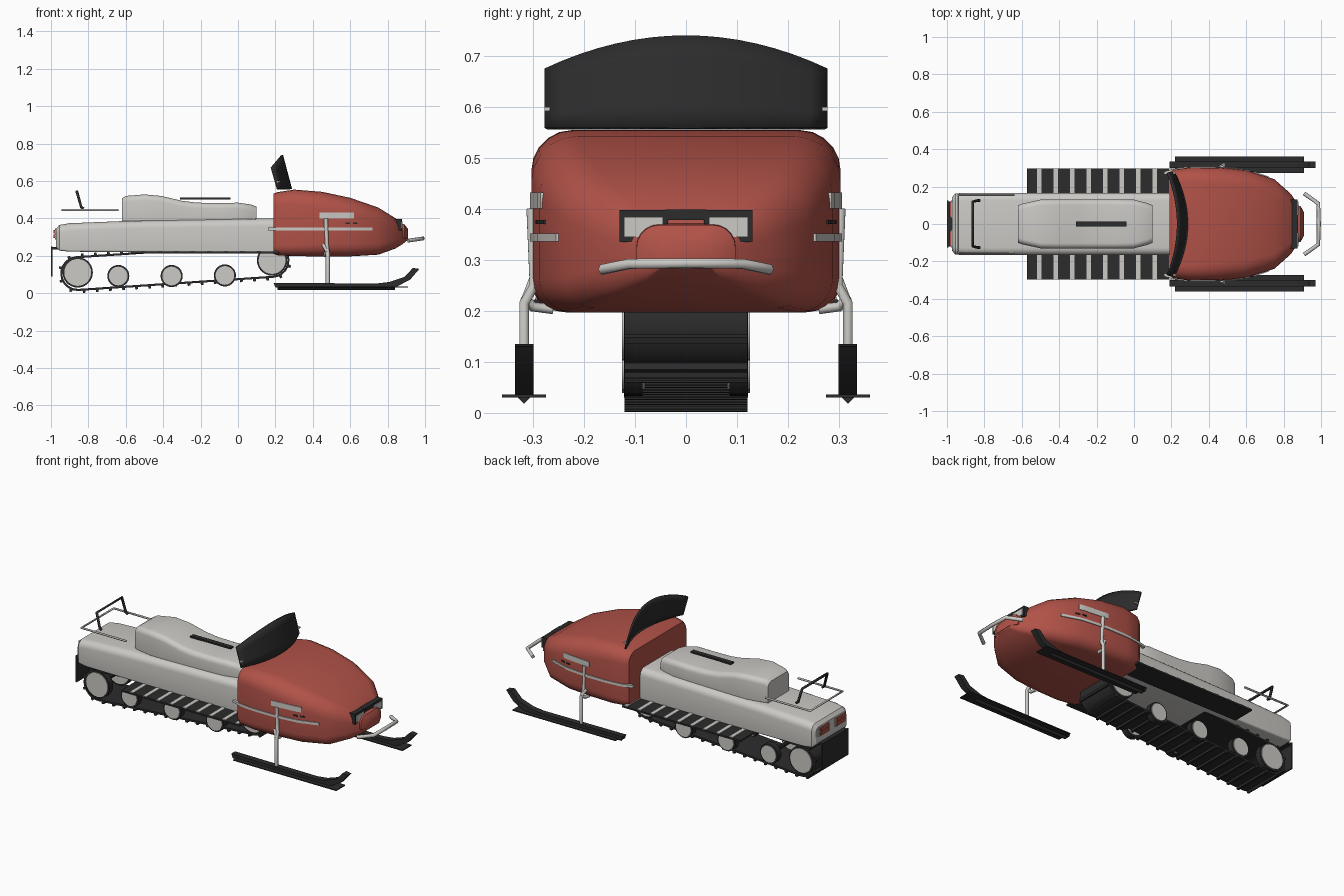
import bpy, bmesh, math
from mathutils import Vector

if "Cube" in bpy.data.objects:
    bpy.data.objects.remove(bpy.data.objects["Cube"])


def material(name, rgb):
    m = bpy.data.materials.new(name)
    m.use_nodes = True
    m.diffuse_color = (*rgb, 1)
    m.node_tree.nodes["Principled BSDF"].inputs["Base Color"].default_value = (*rgb, 1)
    return m


RED = material("hood red", (0.44, 0.085, 0.065))
LIGHT = material("light grey", (0.60, 0.59, 0.56))
DARK = material("near black", (0.025, 0.025, 0.025))


def finish(name, bm, mat, angle=35):
    bmesh.ops.recalc_face_normals(bm, faces=bm.faces)
    mesh = bpy.data.meshes.new(name)
    bm.to_mesh(mesh)
    bm.free()
    mesh.materials.append(mat)
    mesh.polygons.foreach_set("use_smooth", [True] * len(mesh.polygons))
    mesh.set_sharp_from_angle(angle=math.radians(angle))
    ob = bpy.data.objects.new(name, mesh)
    bpy.context.collection.objects.link(ob)
    return ob


def skin(name, rings, mat, closed=False, angle=35):
    """Bridge a list of equal point rings, capping the ends unless closed."""
    bm = bmesh.new()
    rows = [[bm.verts.new(p) for p in ring] for ring in rings]
    n = len(rows[0])
    pairs = list(zip(rows, rows[1:])) + ([(rows[-1], rows[0])] if closed else [])
    for a, b in pairs:
        for i in range(n):
            j = (i + 1) % n
            bm.faces.new((a[i], a[j], b[j], b[i]))
    if not closed:
        bm.faces.new(rows[0])
        bm.faces.new(rows[-1])
    return finish(name, bm, mat, angle)


def prism(name, pts, axis, a, b, mat):
    """Extrude a flat outline along an axis."""
    place = {"y": lambda p, d: (p[0], d, p[1]), "z": lambda p, d: (p[0], p[1], d)}[axis]
    return skin(name, [[place(p, d) for p in pts] for d in (a, b)], mat)


def box(name, x0, x1, y0, y1, z0, z1, mat):
    return prism(name, [(x0, y0), (x1, y0), (x1, y1), (x0, y1)], "z", z0, z1, mat)


def section(x, w, z0, z1, rt, rb, n=5):
    """Rounded rectangle across the machine."""
    pts = []
    corners = [(w - rt, z1 - rt, rt, 0), (rt - w, z1 - rt, rt, 1),
               (rb - w, z0 + rb, rb, 2), (w - rb, z0 + rb, rb, 3)]
    for cy, cz, r, q in corners:
        for k in range(n + 1):
            t = (q + k / n) * math.pi / 2
            pts.append((x, cy + r * math.cos(t), cz + r * math.sin(t)))
    return pts


def tube(name, pts, r, mat, res=1):
    cu = bpy.data.curves.new(name, "CURVE")
    cu.dimensions = "3D"
    cu.bevel_depth, cu.bevel_resolution, cu.use_fill_caps = r, res, True
    sp = cu.splines.new("POLY")
    sp.points.add(len(pts) - 1)
    for p, co in zip(sp.points, pts):
        p.co = (*co, 1)
    cu.materials.append(mat)
    ob = bpy.data.objects.new(name, cu)
    bpy.context.collection.objects.link(ob)
    return ob


def disc(name, x, z, r, y0, y1, mat, n=28):
    ring = [(x + r * math.cos(k * math.tau / n), z + r * math.sin(k * math.tau / n)) for k in range(n)]
    return prism(name, ring, "y", y0, y1, mat)


# Hood and nose
HOOD = [(.19, .275, .21, .532, .06), (.21, .29, .203, .54, .07), (.30, .303, .198, .554, .08),
        (.45, .303, .197, .542, .09), (.60, .288, .197, .51, .09), (.75, .24, .206, .458, .08),
        (.84, .16, .238, .402, .06), (.88, .10, .262, .362, .04), (.908, .06, .285, .335, .02)]
skin("hood", [section(x, w, a, b, r, r * .75) for x, w, a, b, r in HOOD], RED, angle=45)
skin("nose", [section(.82, .10, .29, .378, .045, .01), section(.89, .097, .292, .368, .045, .01),
              section(.91, .06, .295, .342, .03, .01)], RED)


def hood_half(x):
    for a, b in zip(HOOD, HOOD[1:]):
        if x <= b[0]:
            t = max(0, (x - a[0]) / (b[0] - a[0]))
            return a[1] + t * (b[1] - a[1])
    return HOOD[-1][1]


def side_strip(name, side, x0, x1, z0, z1, mat, proud=.005, steps=10):
    """Thin strip that follows the flank of the hood."""
    xs = [x0 + (x1 - x0) * k / steps for k in range(steps + 1)]
    pts = [(x, side * (hood_half(x) + proud)) for x in xs]
    pts += [(x, side * (hood_half(x) - .012)) for x in reversed(xs)]
    return prism(name, pts, "z", z0, z1, mat)


# Rear body and seat
skin("body", [section(-.972, .145, .245, .345, .03, .01), section(-.955, .163, .228, .365, .04, .01),
              section(-.90, .167, .222, .374, .04, .01), section(-.60, .167, .22, .386, .04, .01),
              section(.20, .167, .215, .40, .04, .01)], LIGHT)
SEAT = [(-.62, .10, .508), (-.60, .108, .52), (-.50, .13, .528), (-.41, .132, .52), (-.30, .132, .494),
        (-.22, .132, .484), (-.10, .132, .482), (.0, .13, .484), (.07, .112, .474), (.10, .10, .462)]
skin("seat", [section(x, w, .385, z, .03, .005) for x, w, z in SEAT], LIGHT)
box("seat_strap", -.31, -.04, -.014, .014, .501, .511, DARK)

# Windshield
bm = bmesh.new()
grid = []
for k in range(17):
    u = k / 8 - 1
    low = Vector((.283 - .07 * u * u, .275 * u, .557))
    top = Vector((.235 - .055 * u * u, .275 * u, .738 - .065 * u * u))
    grid.append([bm.verts.new(low.lerp(top, t / 4)) for t in range(5)])
for a, b in zip(grid, grid[1:]):
    for t in range(4):
        bm.faces.new((a[t], b[t], b[t + 1], a[t + 1]))
shield = finish("windshield", bm, DARK)
mod = shield.modifiers.new("thickness", "SOLIDIFY")
mod.thickness, mod.offset = .012, 0

# Luggage rack, backrest hoop and front bumper
tube("rack", [(-.64, -.155, .445), (-.94, -.155, .445), (-.94, .155, .445), (-.64, .155, .445)], .006, LIGHT)
tube("backrest", [(-.825, -.125, .452), (-.838, -.125, .46), (-.862, -.12, .545), (-.862, .12, .545),
                  (-.838, .125, .46), (-.825, .125, .452)], .008, DARK)
tube("bumper", [(.91, -.163, .281), (.985, -.11, .292), (.988, 0, .293), (.985, .11, .292),
                (.91, .163, .281)], .011, LIGHT)

# Headlight bridge and rear mud flap
box("headlight_bridge", .84, .877, -.04, .04, .378, .398, DARK)
box("mud_flap", -1.0, -.992, -.125, .125, .09, .25, DARK)
box("mud_flap_mount", -.994, -.95, -.12, .12, .235, .248, DARK)

# Track belt: a capsule around the rear and front axles
REAR, FRONT, R, HALF = Vector((-.857, .105)), Vector((.182, .175)), .093, .12
AXIS = FRONT - REAR
L, ARC, TILT = AXIS.length, math.pi * R, math.atan2(AXIS.y, AXIS.x)
PERIM = 2 * (L + ARC)


def belt(s):
    """Point and outward direction at distance s around the belt."""
    if s < L:
        c, ang = REAR.lerp(FRONT, s / L), -math.pi / 2
    elif s < L + ARC:
        c, ang = FRONT, -math.pi / 2 + (s - L) / R
    elif s < 2 * L + ARC:
        c, ang = FRONT.lerp(REAR, (s - L - ARC) / L), math.pi / 2
    else:
        c, ang = REAR, math.pi / 2 + (s - 2 * L - ARC) / R
    n = Vector((math.cos(ang + TILT), math.sin(ang + TILT)))
    return c + n * R, n


rings = []
for k in range(110):
    p, n = belt(PERIM * k / 110)
    q = p - n * .011
    rings.append([(p.x, -HALF, p.y), (p.x, HALF, p.y), (q.x, HALF, q.y), (q.x, -HALF, q.y)])
skin("track_belt", rings, DARK, closed=True)
for k in range(38):
    p, n = belt(PERIM * (k + .4) / 38)
    t = Vector((-n.y, n.x)) * .009
    prism("track_lug", [p - n * .004 - t, p - n * .004 + t, p + n * .012 + t * .7, p + n * .012 - t * .7],
          "y", -HALF, HALF, DARK)

# Wheels and axles
WHEELS = [(REAR.x, REAR.y + .006, .072), (-.64, .092, .05), (-.355, .092, .05),
          (-.07, .095, .05), (FRONT.x, FRONT.y, .072)]
for x, z, r in WHEELS:
    disc("axle", x, z, .012, -.1, .1, DARK, 10)
    for s in (-1, 1):
        disc("wheel_tyre", x, z, r + .009, s * .085, s * .121, DARK)
        disc("wheel_hub", x, z, r, s * .08, s * .125, LIGHT)

for s, tag in ((1, "left_"), (-1, "right_")):
    # Running boards with grip slats
    box(tag + "running_board", -.572, .22, s * .16, s * .298, .212, .222, DARK)
    for k in range(9):
        x = -.518 + k * .088
        box(tag + "board_slat", x, x + .024, s * .166, s * .296, .221, .226, LIGHT)
    # Headlights and tail lights
    box(tag + "headlight_frame", .82, .875, s * .035, s * .13, .335, .397, DARK)
    box(tag + "headlight_lens", .87, .88, s * .045, s * .121, .345, .384, LIGHT)
    box(tag + "tail_light_frame", -.979, -.96, s * .03, s * .125, .288, .345, LIGHT)
    for z in (.294, .32):
        box(tag + "tail_light", -.987, -.97, s * .037, s * .118, z, z + .019, RED)
    # Hood trim and vents
    side_strip(tag + "hood_rail", s, .16, .72, .336, .351, LIGHT)
    side_strip(tag + "hood_plate", s, .435, .62, .40, .432, LIGHT, .003)
    for x in (.575, .615):
        side_strip(tag + "hood_vent", s, x, x + .025, .37, .378, DARK, .004, 2)
    box(tag + "shield_clip", .205, .225, s * .266, s * .277, .591, .599, LIGHT)
    # Ski, its flat runner and keel
    y = s * .317
    prism(tag + "ski", [(.19, .055), (.20, .03), (.75, .03), (.85, .036), (.92, .072), (.97, .13),
                        (.935, .135), (.89, .087), (.81, .06), (.74, .052)], "y", y - .018, y + .018, DARK)
    box(tag + "ski_runner", .22, .91, y - .043, y + .043, .030, .036, DARK)
    skin(tag + "ski_keel", [[(x, y - .014, .032), (x, y + .014, .032), (x, y, .018)] for x in (.21, .84)], DARK)
    # Steering strut and arm
    tube(tag + "strut", [(.48, y, .05), (.48, y, .215), (.475, s * .297, .25), (.47, s * .303, .40)],
         .011, LIGHT)
    tube(tag + "steering_arm", [(.48, y, .225), (.465, s * .30, .208), (.465, s * .26, .203)], .010, LIGHT)
    tube(tag + "arm_joint", [(.455, s * .30, .26), (.48, y, .215)], .009, LIGHT)
